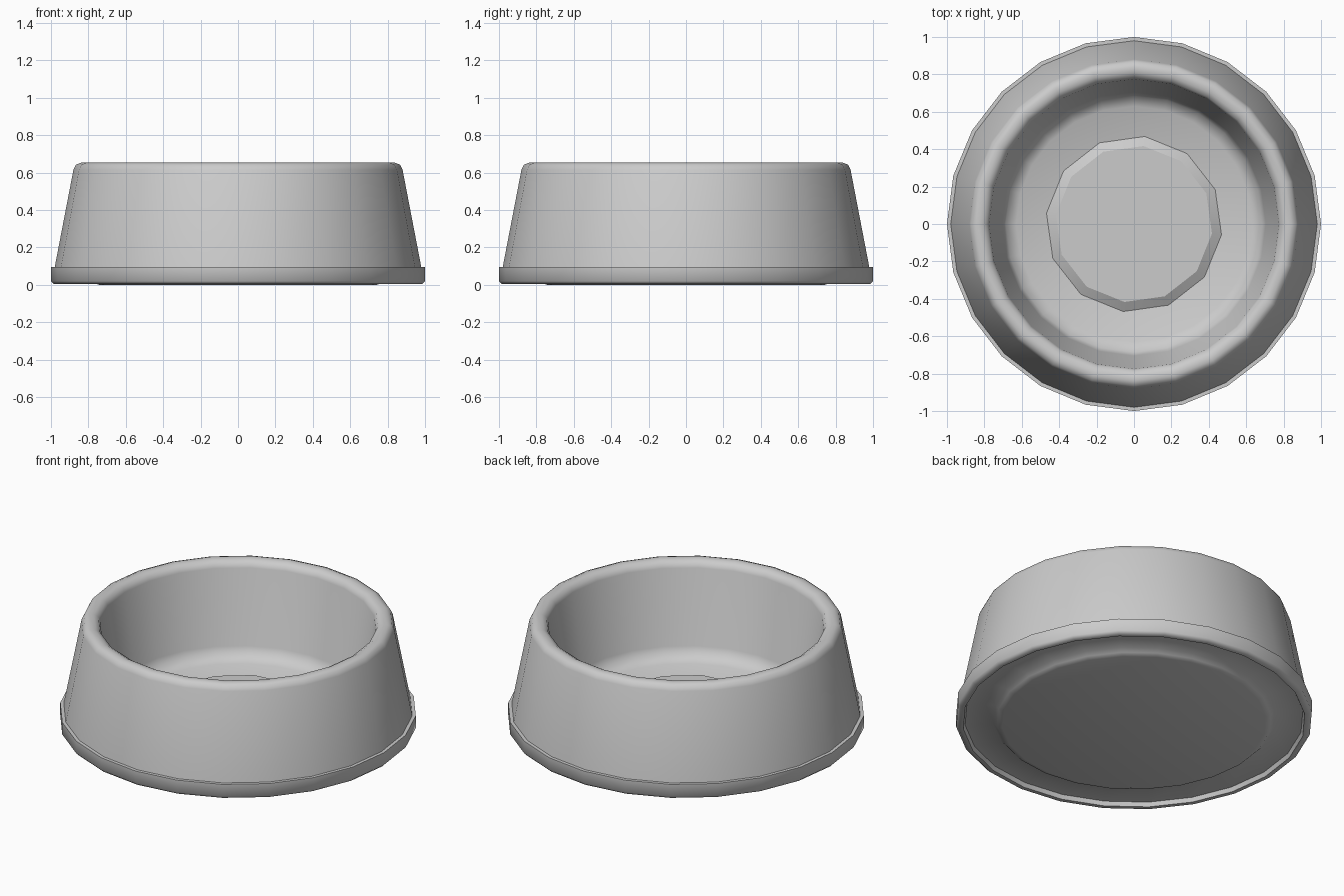
import bpy, bmesh, math

cube = bpy.data.objects.get("Cube")
if cube:
    bpy.data.objects.remove(cube, do_unlink=True)

grey = bpy.data.materials.new("plain grey")
grey.use_nodes = True
colour = (0.6, 0.6, 0.6, 1)
grey.diffuse_color = colour
grey.node_tree.nodes["Principled BSDF"].inputs["Base Color"].default_value = colour


def lathe(name, profile, sides, turn=0.0, angle=50):
    """Revolve (radius, height) points about z; radius 0 makes a pole."""
    bm = bmesh.new()
    rings = []
    for r, z in profile:
        if r == 0:
            rings.append([bm.verts.new((0, 0, z))] * sides)
            continue
        steps = [turn + math.tau * i / sides for i in range(sides)]
        rings.append([bm.verts.new((r * math.cos(a), r * math.sin(a), z)) for a in steps])
    for low, high in zip(rings, rings[1:]):
        for i in range(sides):
            j = (i + 1) % sides
            corners = dict.fromkeys((low[i], low[j], high[j], high[i]))
            bm.faces.new(list(corners))
    bmesh.ops.recalc_face_normals(bm, faces=bm.faces)
    mesh = bpy.data.meshes.new(name)
    bm.to_mesh(mesh)
    bm.free()
    mesh.materials.append(grey)
    obj = bpy.data.objects.new(name, mesh)
    bpy.context.collection.objects.link(obj)
    bpy.ops.object.select_all(action="DESELECT")
    obj.select_set(True)
    bpy.context.view_layer.objects.active = obj
    bpy.ops.object.shade_smooth_by_angle(angle=math.radians(angle))
    return obj


# Dish: foot, underside, foot ring, sloped wall, rounded rim, inner wall, floor
underside = [(0, 0), (0.74, 0), (0.77, 0.01), (0.79, 0.03), (0.95, 0.03)]
foot_ring = [(0.96, 0.005), (0.985, 0.005), (1.0, 0.02), (1.0, 0.095), (0.98, 0.095)]
rim = [(0.88, 0.615), (0.867, 0.642), (0.84, 0.653), (0.81, 0.65), (0.785, 0.635), (0.775, 0.61)]
inside = [(0.705, 0.16), (0.685, 0.115), (0.63, 0.085), (0, 0.085)]
lathe("bowl", underside + foot_ring + rim + inside, 24)

# Low raised disc on the floor
lathe("floor_disc", [(0.48, 0.08), (0.42, 0.115), (0, 0.115)], 12, math.radians(-7), 25)
